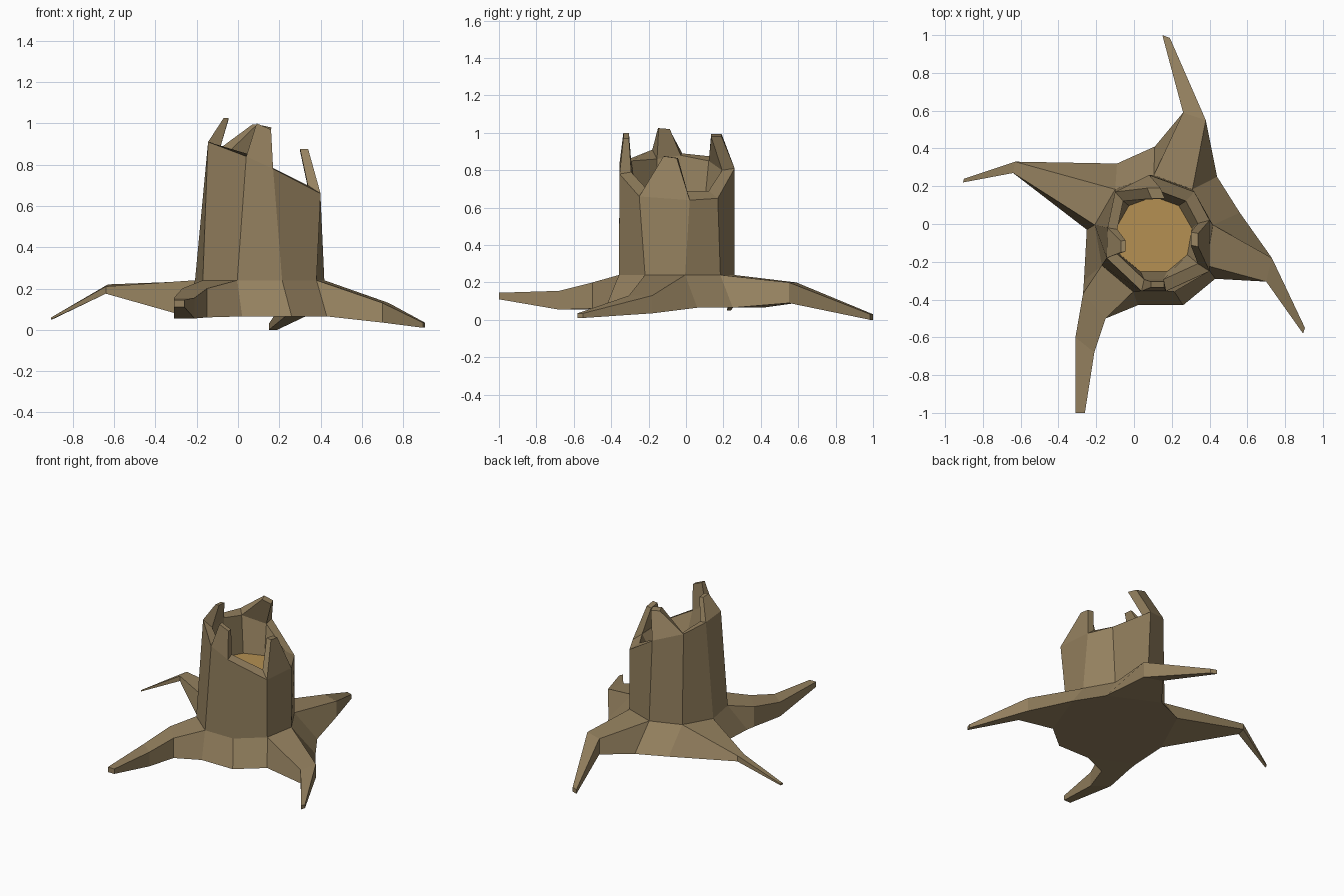
import bpy
import bmesh
from math import cos, sin, radians
from mathutils import Vector

default = bpy.data.objects.get("Cube")
if default:
    bpy.data.objects.remove(default, do_unlink=True)


def make_material(name, color):
    mat = bpy.data.materials.new(name)
    mat.use_nodes = True
    mat.diffuse_color = (*color, 1)
    shader = mat.node_tree.nodes["Principled BSDF"]
    shader.inputs["Base Color"].default_value = (*color, 1)
    shader.inputs["Roughness"].default_value = 0.9
    return mat


bark = make_material("bark brown", (0.30, 0.22, 0.115))
wood = make_material("cut wood tan", (0.46, 0.28, 0.085))


def loft(name, loops, end_material=0):
    """Closed flat-shaded skin through loops of equal length."""
    bm = bmesh.new()
    rows = [[bm.verts.new(p) for p in loop] for loop in loops]
    count = len(rows[0])
    for low, high in zip(rows, rows[1:]):
        for i in range(count):
            j = (i + 1) % count
            bm.faces.new((low[i], low[j], high[j], high[i]))
    bm.faces.new(rows[0][::-1])
    end = bm.faces.new(rows[-1])
    end.material_index = end_material
    bmesh.ops.recalc_face_normals(bm, faces=bm.faces)
    mesh = bpy.data.meshes.new(name)
    bm.to_mesh(mesh)
    bm.free()
    mesh.materials.append(bark)
    mesh.materials.append(wood)
    obj = bpy.data.objects.new(name, mesh)
    bpy.context.collection.objects.link(obj)
    return obj


CENTER = Vector((0.105, -0.06, 0))
SIDES = 9


def ring(radius, z):
    angles = [radians(10 + 360 / SIDES * i) for i in range(SIDES)]
    return [CENTER + Vector((radius * cos(a), radius * sin(a), z)) for a in angles]


# Trunk rings, counter-clockwise from the model's left
foot = [Vector((x, y, 0.065)) for x, y in (
    (0.56, 0.06), (0.44, 0.25), (0.11, 0.41), (-0.09, 0.32), (-0.25, -0.03),
    (-0.265, -0.3), (0.02, -0.43), (0.26, -0.43), (0.43, -0.29))]
waist = ring(0.318, 0.24)
rim = [Vector(p) for p in (
    (0.40, 0.02, 0.64), (0.32, 0.17, 0.65), (0.08, 0.26, 0.81),
    (-0.10, 0.17, 0.87), (-0.14, -0.02, 0.89), (-0.145, -0.18, 0.91),
    (0.04, -0.355, 0.84), (0.17, -0.355, 0.78), (0.40, -0.25, 0.66))]
inner_heights = (0.69, 0.69, 0.80, 0.85, 0.88, 0.86, 0.85, 0.79, 0.70)
inner = []
for p, z in zip(rim, inner_heights):
    q = CENTER.lerp(p, 0.79)
    q.z = z
    inner.append(q)
floor = ring(0.205, 0.60)

# Hollow trunk with the bare wood at the bottom of the hollow
loft("trunk", [foot, waist, rim, inner, floor], end_material=1)


def add_root(name, i, sections):
    """Root growing from trunk side i; a section is two (x, y, top, bottom) edges."""
    j = (i + 1) % SIDES
    loops = [[waist[i], waist[j], foot[j], foot[i]]]
    for (ax, ay, at, ab), (bx, by, bt, bb) in sections:
        loops.append([Vector((ax, ay, at)), Vector((bx, by, bt)),
                      Vector((bx, by, bb)), Vector((ax, ay, ab))])
    loft(name, loops)


add_root("left_root", 8, [
    ((0.70, -0.305, 0.13, 0.035), (0.73, -0.18, 0.13, 0.035)),
    ((0.895, -0.58, 0.035, 0.01), (0.905, -0.55, 0.035, 0.01))])
add_root("back_root", 1, [
    ((0.38, 0.55, 0.20, 0.09), (0.26, 0.59, 0.20, 0.09)),
    ((0.19, 0.985, 0.03, 0), (0.15, 1, 0.03, 0))])
add_root("right_root", 3, [
    ((-0.63, 0.33, 0.22, 0.18), (-0.64, 0.27, 0.21, 0.175)),
    ((-0.90, 0.24, 0.06, 0.05), (-0.905, 0.22, 0.06, 0.05))])
add_root("front_root", 5, [
    ((-0.27, -0.37, 0.20, 0.06), (-0.15, -0.50, 0.20, 0.06)),
    ((-0.31, -0.60, 0.155, 0.055), (-0.21, -0.68, 0.155, 0.055)),
    ((-0.31, -1, 0.145, 0.11), (-0.26, -1, 0.145, 0.11))])


def add_splinter(name, i, tip_a, tip_b, depth):
    """Splinter standing on rim side i, with a tip of the given depth."""
    j = (i + 1) % SIDES
    a, b = Vector(tip_a), Vector(tip_b)
    inward = CENTER - (rim[i] + rim[j]) / 2
    inward.z = 0
    inward = inward.normalized() * depth
    loft(name, [[rim[i], rim[j], inner[j], inner[i]],
                [a, b, b + inward, a + inward]])


add_splinter("front_splinter", 6, (0.09, -0.335, 1.0), (0.16, -0.335, 0.97), 0.03)
add_splinter("left_splinter", 8, (0.34, -0.12, 0.875), (0.34, -0.05, 0.865), 0.04)
add_splinter("back_splinter", 2, (0.14, 0.19, 0.98), (0.07, 0.19, 0.995), 0.06)
add_splinter("right_splinter", 4, (-0.07, -0.09, 1.02), (-0.07, -0.15, 1.025), 0.025)
